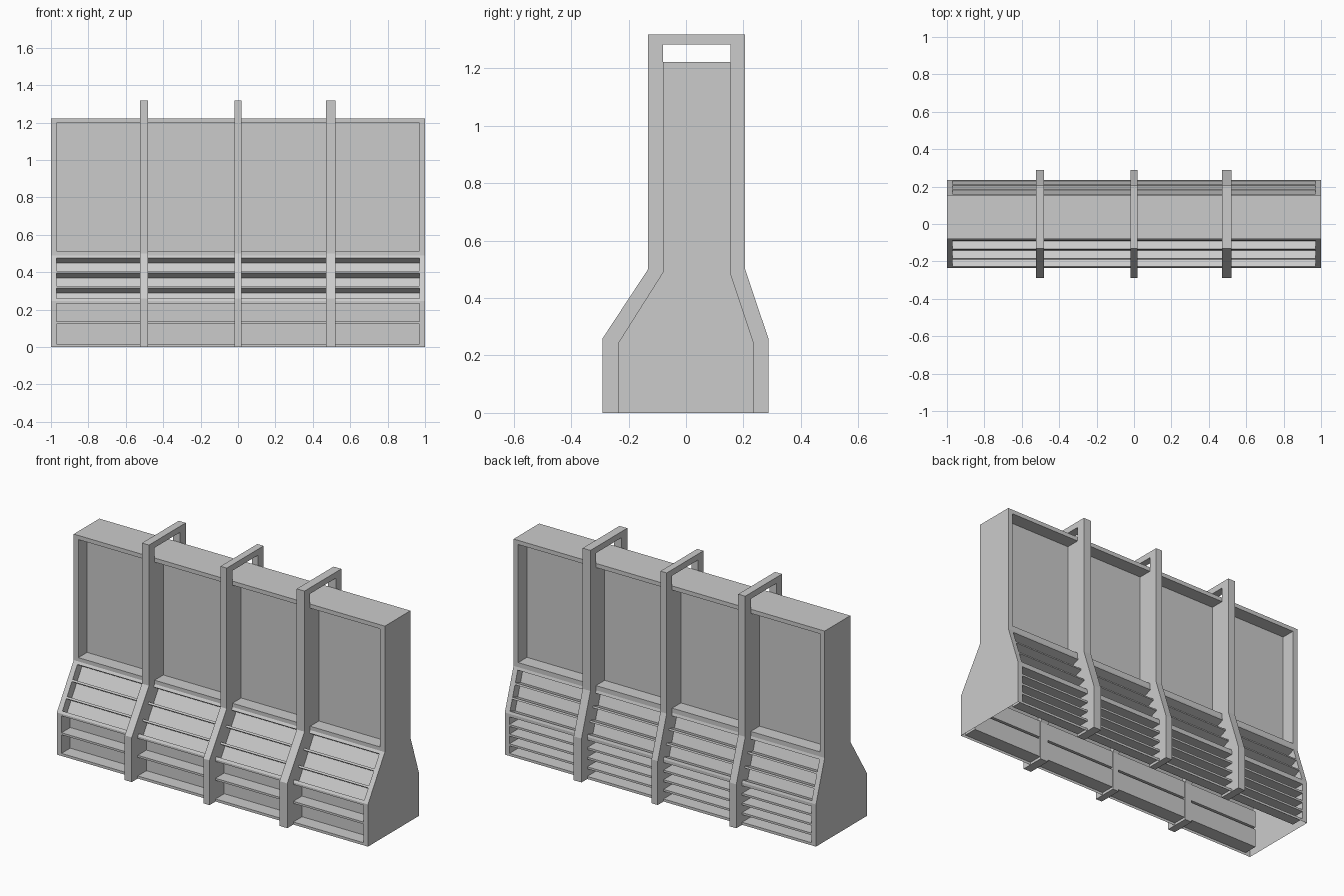
import bpy, bmesh
from mathutils import Vector

if "Cube" in bpy.data.objects:
    bpy.data.objects.remove(bpy.data.objects["Cube"])

HALF, INNER = 1.0, 0.97      # half length, half length of the recessed openings


def finish(bm, name):
    me = bpy.data.meshes.new(name)
    bm.to_mesh(me)
    bm.free()
    ob = bpy.data.objects.new(name, me)
    bpy.context.collection.objects.link(ob)
    return ob


# Body cross-section sides: start (y, z), end (y, z), recess depth, openings as z ranges
lower_back = [(0.015 + 0.056 * i, 0.059 + 0.056 * i) for i in range(4)]
sides = [
    ((-0.235, 0.0), (-0.235, 0.245), 0.08, [(0.015, 0.123), (0.135, 0.233)]),
    ((-0.235, 0.245), (-0.08, 0.49), 0.05, [(0.258, 0.316), (0.326, 0.396), (0.406, 0.476)]),
    ((-0.08, 0.49), (-0.08, 1.222), 0.08, [(0.512, 1.198)]),
    ((-0.08, 1.222), (0.155, 1.222), 0, []),
    ((0.155, 1.222), (0.155, 0.485), 0.08, [(1.198, 0.512)]),
    ((0.155, 0.485), (0.235, 0.245), 0.05, [(0.47, 0.405), (0.395, 0.33), (0.32, 0.258)]),
    ((0.235, 0.245), (0.235, 0.0), 0.08, [(b, a) for a, b in reversed(lower_back)]),
]


def build_body():
    # Rows of faces around the section, marking which rows are recessed
    pts, depths = [sides[0][0]], []
    for a, b, depth, holes in sides:
        a, b = Vector(a), Vector(b)
        at = lambda z: tuple(a.lerp(b, (z - a.y) / (b.y - a.y)))
        for z0, z1 in holes:
            pts += [at(z0), at(z1)]
            depths += [0, depth]
        pts.append(tuple(b))
        depths.append(0)
    bm = bmesh.new()
    xs = (-HALF, -INNER, INNER, HALF)
    rows = [[bm.verts.new((x, y, z)) for x in xs] for y, z in pts]
    recessed = []
    for lo, hi, d in zip(rows, rows[1:], depths):
        for i in range(3):
            f = bm.faces.new((lo[i], lo[i + 1], hi[i + 1], hi[i]))
            if i == 1 and d:
                recessed.append((f, d))
    # End walls; the underside stays open
    bm.faces.new([r[0] for r in rows])
    bm.faces.new([r[3] for r in reversed(rows)])
    # Push every opening inwards
    for f, d in recessed:
        f.normal_update()
        n = f.normal.copy()
        new = bmesh.ops.extrude_discrete_faces(bm, faces=[f])["faces"][0]
        bmesh.ops.translate(bm, verts=new.verts, vec=-n * d)
    bm.normal_update()
    return finish(bm, "barrier_body")


# Band that wraps over the body, with a handle gap above the top
OUTER = [(-0.29, 0), (-0.29, 0.26), (-0.132, 0.5), (-0.132, 1.317),
         (0.206, 1.317), (0.206, 0.5), (0.288, 0.255), (0.288, 0)]
INSIDE = [(0.15, 0), (0.15, 0.235), (0.073, 0.47), (0.073, 1.21), (0.155, 1.21), (0.155, 1.282),
          (-0.08, 1.282), (-0.08, 1.21), (0.002, 1.21), (0.002, 0.46), (-0.15, 0.225), (-0.15, 0)]


def build_rib(name, x0, x1):
    bm = bmesh.new()
    face = bm.faces.new([bm.verts.new((x0, y, z)) for y, z in OUTER + INSIDE])
    ext = bmesh.ops.extrude_face_region(bm, geom=[face], use_keep_orig=True)["geom"]
    bmesh.ops.translate(bm, vec=(x1 - x0, 0, 0),
                        verts=[g for g in ext if isinstance(g, bmesh.types.BMVert)])
    bmesh.ops.recalc_face_normals(bm, faces=bm.faces)
    return finish(bm, name)


build_body()
for name, x0, x1 in (("rib_left", -0.525, -0.48), ("rib_middle", -0.02, 0.02),
                     ("rib_right", 0.47, 0.52)):
    build_rib(name, x0, x1)
